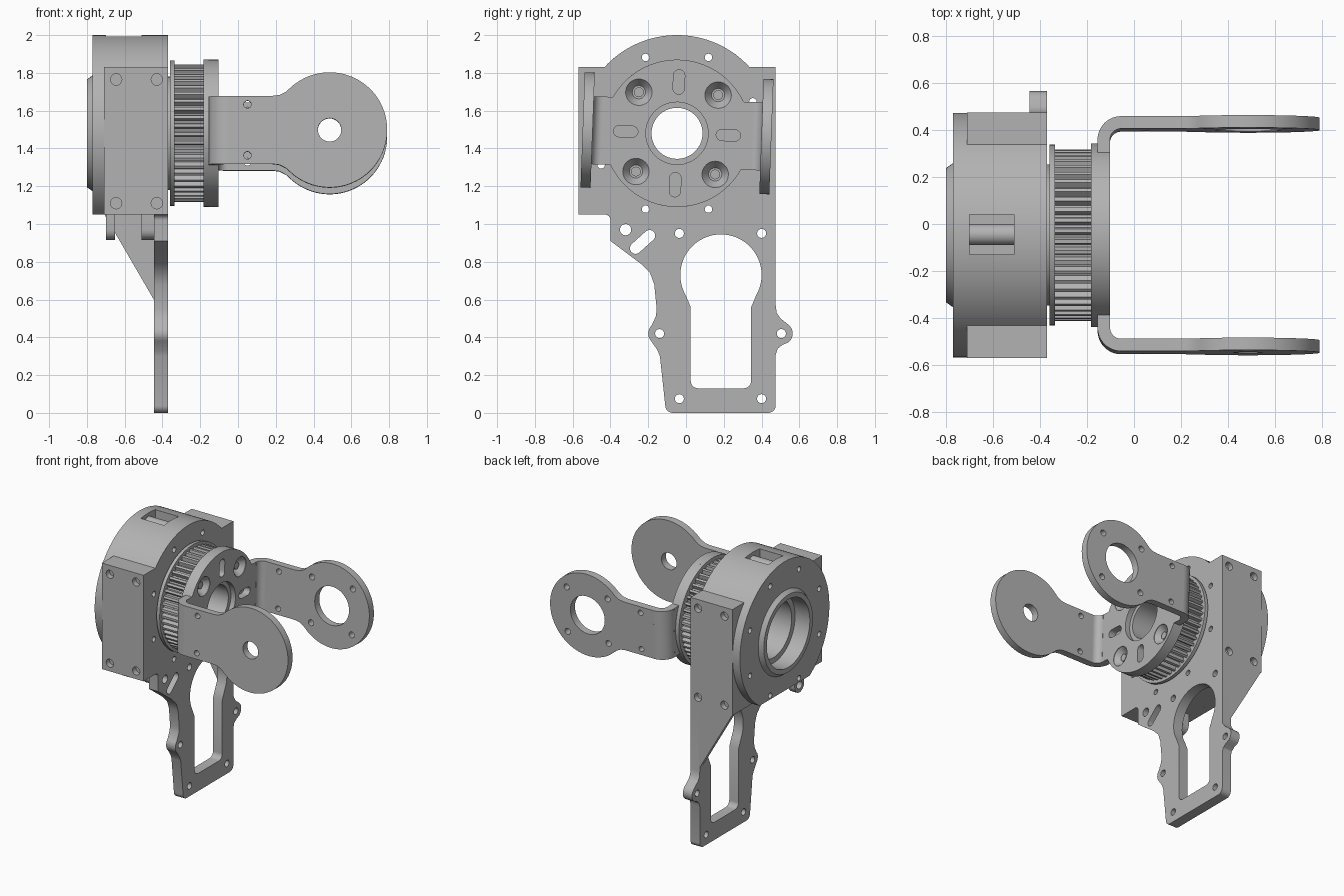
import bpy, bmesh
from math import sin, cos, pi, radians
from mathutils import Matrix

cube = bpy.data.objects.get("Cube")
if cube:
    bpy.data.objects.remove(cube)

grey = bpy.data.materials.new("machined grey")
grey.use_nodes = True
colour = (0.45, 0.45, 0.45, 1)
grey.diffuse_color = colour
grey.node_tree.nodes["Principled BSDF"].inputs["Base Color"].default_value = colour

parts = []
AY, AZ = -0.0475, 1.48                       # main rotation axis, along x
ALONG_X = Matrix(((0, 0, 1, 0), (1, 0, 0, 0), (0, 1, 0, 0), (0, 0, 0, 1)))
ALONG_Y = Matrix(((1, 0, 0, 0), (0, 0, -1, 0), (0, 1, 0, 0), (0, 0, 0, 1)))
AXIS = Matrix.Translation((0, AY, AZ))
TILT = AXIS @ Matrix.Rotation(radians(-2.1), 4, 'X')


def arc(cx, cy, r, a0, a1, n=8):
    angles = [radians(a0 + (a1 - a0) * i / n) for i in range(n + 1)]
    return [(cx + r * cos(a), cy + r * sin(a)) for a in angles]


def circle(cx, cy, r, n=16):
    return arc(cx, cy, r, 0, 360, n)[:-1]


def slot(cx, cy, length, r, angle):
    dx, dy = length / 2 * cos(radians(angle)), length / 2 * sin(radians(angle))
    return (arc(cx + dx, cy + dy, r, angle - 90, angle + 90)
            + arc(cx - dx, cy - dy, r, angle + 90, angle + 270))


def polar(r, degrees):
    return r * cos(radians(degrees)), r * sin(radians(degrees))


def finish(name, bm, matrix):
    bmesh.ops.transform(bm, matrix=matrix, verts=bm.verts)
    bmesh.ops.recalc_face_normals(bm, faces=bm.faces)
    mesh = bpy.data.meshes.new(name)
    bm.to_mesh(mesh)
    bm.free()
    mesh.materials.clear()
    mesh.materials.append(grey)
    obj = bpy.data.objects.new(name, mesh)
    bpy.context.collection.objects.link(obj)
    parts.append(obj)
    return obj


def extrude(name, loops, lo, hi, matrix):
    """Solid from a flat outline (first loop) with holes (other loops)."""
    curve = bpy.data.curves.new(name, 'CURVE')
    curve.dimensions = '2D'
    curve.fill_mode = 'BOTH'
    curve.extrude = (hi - lo) / 2
    for loop in loops:
        spline = curve.splines.new('POLY')
        spline.points.add(len(loop) - 1)
        for p, (u, v) in zip(spline.points, loop):
            p.co = (u, v, 0, 1)
        spline.use_cyclic_u = True
    temp = bpy.data.objects.new("temp", curve)
    bpy.context.collection.objects.link(temp)
    bpy.context.view_layer.update()
    mesh = bpy.data.meshes.new_from_object(
        temp.evaluated_get(bpy.context.evaluated_depsgraph_get()))
    bpy.data.objects.remove(temp)
    bm = bmesh.new()
    bm.from_mesh(mesh)
    bpy.data.meshes.remove(mesh)
    bmesh.ops.remove_doubles(bm, verts=bm.verts, dist=1e-5)
    return finish(name, bm, matrix @ Matrix.Translation((0, 0, (lo + hi) / 2)))


def lathe(name, profile, matrix, n=64):
    """Closed (radius, height) profile turned about the extrusion axis."""
    bm = bmesh.new()
    rings = [[bm.verts.new((r * cos(2 * pi * i / n), r * sin(2 * pi * i / n), h))
              for i in range(n)] for r, h in profile]
    for k, ring in enumerate(rings):
        after = rings[(k + 1) % len(rings)]
        for i in range(n):
            j = (i + 1) % n
            bm.faces.new((ring[i], ring[j], after[j], after[i]))
    return finish(name, bm, matrix)


def cut(target, cutter):
    mod = target.modifiers.new("cut", 'BOOLEAN')
    mod.object, mod.operation, mod.solver = cutter, 'DIFFERENCE', 'EXACT'
    bpy.context.view_layer.update()
    mesh = bpy.data.meshes.new_from_object(
        target.evaluated_get(bpy.context.evaluated_depsgraph_get()))
    target.modifiers.clear()
    target.data = mesh
    parts.remove(cutter)
    bpy.data.objects.remove(cutter)


# Housing: block with a round top, bore, bolt holes and a top notch
bolt_ring = [circle(AY + u, AZ + v, 0.02)
             for u, v in (polar(0.435, 22.5 + 45 * i) for i in range(8))]
outline = ([(-0.57, 1.05), (0.475, 1.05), (0.475, 1.83)]
           + arc(AY, AZ, 0.52, 42.3, 137.7, 32) + [(-0.57, 1.83)])
housing = extrude("housing", [outline, circle(AY, AZ, 0.25, 64)] + bolt_ring,
                  -0.71, -0.37, ALONG_X)
for x in (-0.645, -0.43):
    for z in (1.765, 1.11):
        for y in (0.57, -0.475):
            cut(housing, extrude("cutter", [circle(x, z, 0.03)],
                                 y - 0.04, y + 0.04, ALONG_Y))
notch = [(-0.13, 1.91), (0.04, 1.91), (0.04, 2.1), (-0.13, 2.1)]
cut(housing, extrude("cutter", [notch], -0.7, -0.51, ALONG_X))
extrude("notch_pin", [circle(-0.045, 1.93, 0.045, 24)], -0.7, -0.51, ALONG_X)

# Rear cover disc with flat bottom, raised lip and bearing
extrude("rear_cover", [arc(AY, AZ, 0.52, -55.8, 235.8, 72),
                       circle(AY, AZ, 0.25, 64)] + bolt_ring, -0.77, -0.71, ALONG_X)
lathe("rear_lip", [(0.25, -0.765), (0.25, -0.8), (0.285, -0.8), (0.31, -0.765)],
      AXIS @ ALONG_X)
lathe("bearing", [(0.21, -0.68), (0.255, -0.68), (0.255, -0.5), (0.21, -0.5)],
      AXIS @ ALONG_X)

# Mounting plate with keyhole window and side lobes
outline = (arc(-0.07, 0.04, 0.04, 180, 270) + arc(0.435, 0.04, 0.04, 270, 360)
           + [(0.475, 0.31), (0.485, 0.34), (0.51, 0.36)]
           + arc(0.505, 0.42, 0.06, -50, 50)
           + [(0.50, 0.5), (0.48, 0.53), (0.475, 0.57), (0.475, 1.06), (-0.43, 1.06)]
           + arc(-0.43, 1.02, 0.03, 90, 0)
           + [(-0.40, 0.91), (-0.24, 0.79), (-0.19, 0.74), (-0.168, 0.68),
              (-0.155, 0.55), (-0.16, 0.51)]
           + arc(-0.14, 0.42, 0.06, 135, 225) + [(-0.15, 0.33), (-0.138, 0.3)])
window = (arc(0.185, 0.73, 0.215, -30, 210, 40) + [(0.025, 0.56)]
          + arc(0.065, 0.17, 0.04, 180, 270) + arc(0.305, 0.17, 0.04, 270, 360)
          + [(0.345, 0.56)])
holes = [circle(y, z, 0.024) for y, z in
         ((-0.035, 0.95), (0.4, 0.95), (-0.14, 0.42), (0.505, 0.42),
          (-0.035, 0.075), (0.4, 0.075))]
ear_hole = circle(-0.32, 0.97, 0.03)
extrude("mounting_plate", [outline, window, ear_hole,
                           slot(-0.23, 0.905, 0.1, 0.03, 42)] + holes,
        -0.445, -0.37, ALONG_X)

# Gusset and hinge ears below the housing
extrude("gusset", [[(-0.71, 1.055), (-0.44, 0.59), (-0.44, 1.055)]],
        -0.475, -0.44, ALONG_Y)
ear = arc(-0.32, 0.97, 0.055, 180, 360, 12) + [(-0.265, 1.06), (-0.375, 1.06)]
for name, lo, hi in (("rear_ear", -0.7, -0.65), ("front_ear", -0.51, -0.44)):
    extrude(name, [ear, ear_hole], lo, hi, ALONG_X)

# Toothed pulley with thin side flanges
ROT = TILT @ ALONG_X
TEETH = 50
gear = []
for i in range(TEETH):
    for r, step in ((0.338, 0), (0.365, 0.2), (0.365, 0.55), (0.338, 0.75)):
        gear.append(polar(r, 360 * (i + step) / TEETH))
extrude("pulley_teeth", [gear, circle(0, 0, 0.165, 48)], -0.34, -0.18, ROT)
for name, r, lo, hi in (("pulley_rear_flange", 0.385, -0.36, -0.335),
                        ("pulley_front_flange", 0.39, -0.182, -0.154),
                        ("pulley_collar", 0.3, -0.42, -0.355)):
    extrude(name, [circle(0, 0, r, 72), circle(0, 0, 0.165, 48)], lo, hi, ROT)
lathe("hub_sleeve", [(0.135, -0.42), (0.17, -0.42), (0.17, -0.14), (0.135, -0.14)], ROT)

# Fork base: disc with two tongues, countersunk bolts and radial slots
outline = ([(0.405, -0.18), (0.405, 0.18)] + arc(0, 0, 0.39, 27.5, 152.5, 32)
           + [(-0.405, 0.18), (-0.405, -0.18)] + arc(0, 0, 0.39, 207.5, 332.5, 32))
holes = [circle(0, 0, 0.165, 48)]
for i in range(4):
    u, v = polar(0.297, 45 + 90 * i)
    holes.append(circle(u, v, 0.07, 32))
    lathe("countersink", [(0.071, -0.105), (0.071, -0.153), (0.035, -0.153)],
          ROT @ Matrix.Translation((u, v, 0)), 32)
    extrude("bolt", [circle(u, v, 0.026)], -0.155, -0.13, ROT)
    holes.append(slot(*polar(0.272, 90 * i), 0.07, 0.03, 90 * i))
extrude("fork_base", [outline] + holes, -0.155, -0.103, ROT)

# Fork arms: rounded bend and paddle, one with a large hole
paddle = ([(-0.056, -0.18), (0.18, -0.18), (0.22, -0.185), (0.255, -0.203)]
          + arc(0.485, 0, 0.305, -133, 133, 64)
          + [(0.255, 0.203), (0.22, 0.185), (0.18, 0.18), (-0.056, 0.18)])
pins = [circle(0.05, w, 0.02) for w in (-0.135, 0.135)]
small = [circle(0.485, 0, 0.062, 32)]
large = [circle(0.485, 0, 0.14, 48)] + [
    circle(0.485 + u, v, 0.022) for u, v in (polar(0.235, 45 + 90 * i) for i in range(4))]
for side, bores, lo, hi in (("front", small, 0.447, 0.5), ("back", large, -0.5, -0.447)):
    s = -1 if side == "front" else 1
    extrude(side + "_arm", [paddle] + pins + bores, lo, hi, TILT @ ALONG_Y)
    bend = arc(-0.055, 0.4, 0.1, 90, 180, 12) + arc(-0.055, 0.4, 0.047, 180, 90, 12)
    extrude(side + "_bend", [[(x, s * y) for x, y in bend]], -0.18, 0.18, TILT)

# Smooth shading with sharp edges kept
bpy.ops.object.select_all(action='DESELECT')
for obj in parts:
    obj.select_set(True)
bpy.context.view_layer.objects.active = parts[0]
bpy.ops.object.shade_smooth_by_angle(angle=radians(30))
